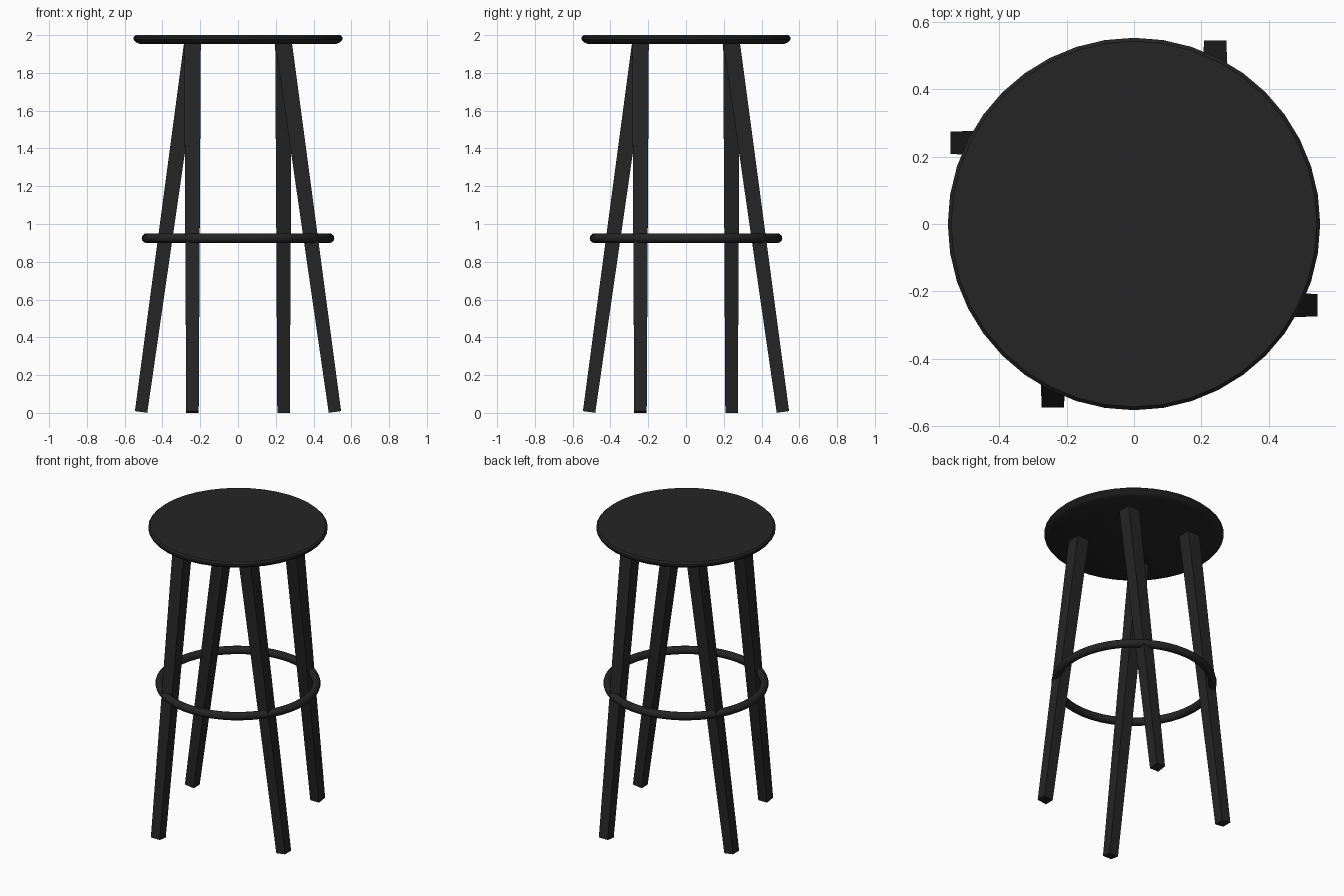
import bpy, bmesh, math
from mathutils import Matrix, Vector

if "Cube" in bpy.data.objects:
    bpy.data.objects.remove(bpy.data.objects["Cube"])

black = bpy.data.materials.new("black_finish")
black.diffuse_color = (0.018, 0.018, 0.018, 1)
black.use_nodes = True
black.node_tree.nodes["Principled BSDF"].inputs["Base Color"].default_value = black.diffuse_color


def finish(obj, name):
    obj.name = name
    obj.data.materials.append(black)


def lathe(name, profile, sides):
    """Spin an (r, z) profile around z; the first and last rings are capped."""
    bm = bmesh.new()
    rings = []
    for r, z in profile:
        rings.append([bm.verts.new((r * math.cos(2 * math.pi * i / sides),
                                    r * math.sin(2 * math.pi * i / sides), z))
                      for i in range(sides)])
    for a, b in zip(rings, rings[1:]):
        for i in range(sides):
            j = (i + 1) % sides
            bm.faces.new((a[i], a[j], b[j], b[i]))
    bm.faces.new(rings[0][::-1])
    bm.faces.new(rings[-1])
    mesh = bpy.data.meshes.new(name)
    bm.to_mesh(mesh)
    bm.free()
    obj = bpy.data.objects.new(name, mesh)
    bpy.context.collection.objects.link(obj)
    bpy.context.view_layer.objects.active = obj
    obj.select_set(True)
    bpy.ops.object.shade_smooth_by_angle(angle=math.radians(35))
    obj.select_set(False)
    finish(obj, name)


def leg(name, foot, top, foot_w, top_w, turn):
    """Tapered square post from foot to top, turned about the stool's axis."""
    foot, top = Vector(foot), Vector(top)
    axis = top - foot
    tilt = math.atan2(axis.x, axis.z)
    bm = bmesh.new()
    bmesh.ops.create_cone(bm, cap_ends=True, segments=4,
                          radius1=foot_w / math.sqrt(2), radius2=top_w / math.sqrt(2),
                          depth=axis.length,
                          matrix=Matrix.Rotation(math.radians(45), 4, 'Z'))
    place = (Matrix.Rotation(turn, 4, 'Z')
             @ Matrix.Translation((foot + top) / 2)
             @ Matrix.Rotation(tilt, 4, 'Y'))
    bm.transform(place)
    bmesh.ops.recalc_face_normals(bm, faces=bm.faces)
    mesh = bpy.data.meshes.new(name)
    bm.to_mesh(mesh)
    bm.free()
    obj = bpy.data.objects.new(name, mesh)
    bpy.context.collection.objects.link(obj)
    finish(obj, name)


# Round seat, undercut at the lower rim
lathe("seat", [(0.52, 1.953), (0.542, 1.963), (0.553, 1.977),
               (0.553, 1.99), (0.543, 2.0)], 40)

# Four splayed legs in a pinwheel arrangement
for i, side in enumerate(("right", "back", "left", "front")):
    leg(side + "_leg", (0.513, -0.241, 0.005), (0.241, -0.241, 1.962),
        0.066, 0.088, i * math.pi / 2)

# Footrest ring
bpy.ops.mesh.primitive_torus_add(major_segments=48, minor_segments=12,
                                 major_radius=0.484, minor_radius=0.026,
                                 location=(0, 0, 0.925))
ring = bpy.context.object
bpy.ops.object.shade_smooth_by_angle(angle=math.radians(40))
finish(ring, "footrest_ring")
